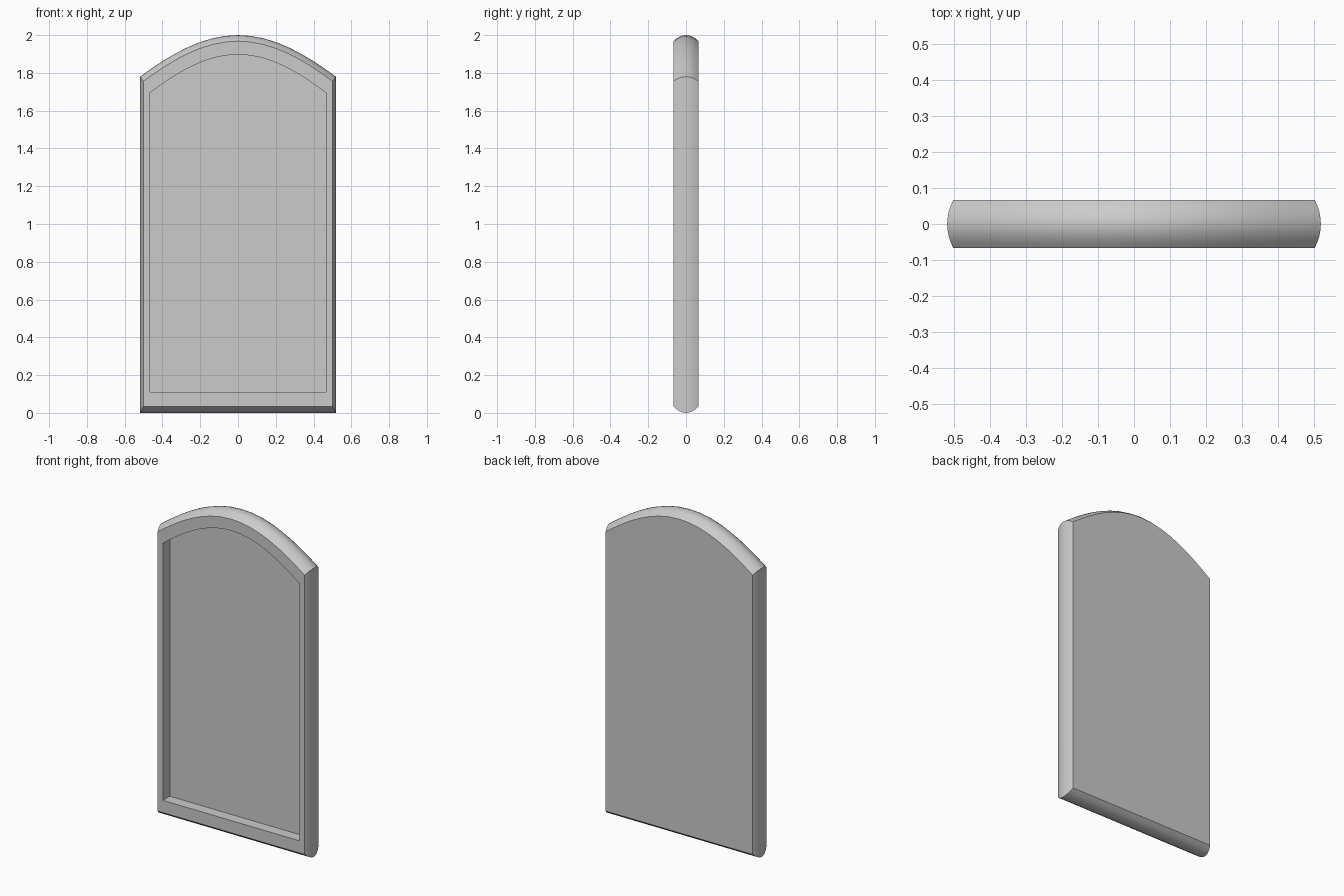
import bpy, bmesh, math

if "Cube" in bpy.data.objects:
    bpy.data.objects.remove(bpy.data.objects["Cube"])

HALF_DEPTH = 0.067
EDGE_STEPS = 8
ARC_STEPS = 8


def arch_outline(half_w, z_bottom, z_corner, z_top):
    """Closed outline: straight sides and base, arched top."""
    rise = z_top - z_corner
    right = []
    for i in range(ARC_STEPS + 1):
        t = i / ARC_STEPS
        s = 1 - t
        x = half_w * (3 * s * s * t * 0.37 + 3 * s * t * t * 0.70 + t ** 3)
        z = z_corner + rise * (s ** 3 + 3 * s * s * t + 3 * s * t * t * 0.52)
        right.append((x, z))
    right.append((half_w, z_bottom))
    left = [(-x, z) for x, z in reversed(right) if x > 1e-6]
    return right + left


def loft(name, sections):
    """Skin a list of (y, outline) sections and cap both ends."""
    bm = bmesh.new()
    rings = [[bm.verts.new((x, y, z)) for x, z in pts] for y, pts in sections]
    n = len(rings[0])
    for a, b in zip(rings, rings[1:]):
        for i in range(n):
            j = (i + 1) % n
            bm.faces.new((a[i], a[j], b[j], b[i]))
    bm.faces.new(rings[0])
    bm.faces.new(rings[-1])
    bmesh.ops.recalc_face_normals(bm, faces=bm.faces)
    mesh = bpy.data.meshes.new(name)
    bm.to_mesh(mesh)
    bm.free()
    obj = bpy.data.objects.new(name, mesh)
    bpy.context.collection.objects.link(obj)
    bpy.ops.object.select_all(action='DESELECT')
    obj.select_set(True)
    bpy.context.view_layer.objects.active = obj
    bpy.ops.object.shade_smooth_by_angle(angle=math.radians(30))
    return obj


# Recess floor and its straight walls
recess = arch_outline(0.465, 0.11, 1.695, 1.897)
sections = [(0.0, recess), (-HALF_DEPTH, recess)]

# Flat front rim, bulging outer edge, flat back
for i in range(EDGE_STEPS + 1):
    t = -1 + 2 * i / EDGE_STEPS
    k = t * t
    sections.append((HALF_DEPTH * t, arch_outline(
        0.518 - 0.017 * k, 0.035 * k, 1.78 - 0.024 * k, 2.0 - 0.032 * k)))

loft("arched_panel", sections)
